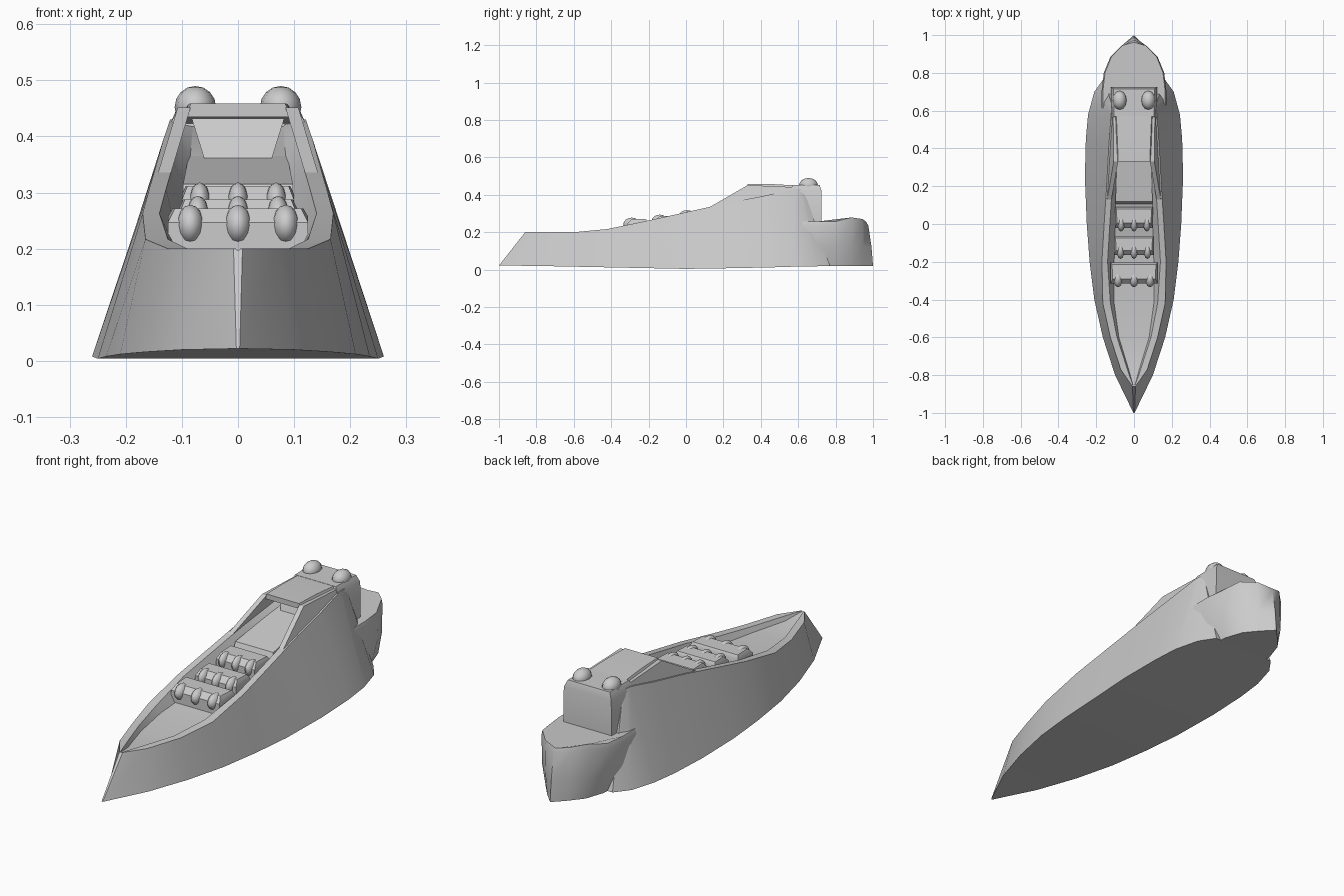
import bpy, bmesh, math

if "Cube" in bpy.data.objects:
    bpy.data.objects.remove(bpy.data.objects["Cube"])

def finish(name, bm, angle=30):
    bmesh.ops.remove_doubles(bm, verts=bm.verts, dist=0.0005)
    bmesh.ops.recalc_face_normals(bm, faces=bm.faces)
    me = bpy.data.meshes.new(name)
    bm.to_mesh(me)
    bm.free()
    ob = bpy.data.objects.new(name, me)
    bpy.context.collection.objects.link(ob)
    bpy.ops.object.select_all(action='DESELECT')
    ob.select_set(True)
    bpy.context.view_layer.objects.active = ob
    bpy.ops.object.shade_smooth_by_angle(angle=math.radians(angle))
    return ob

def loft(name, rings, angle=30):
    """Skin a list of equal-length closed rings and cap both ends."""
    bm = bmesh.new()
    vs = [[bm.verts.new(p) for p in r] for r in rings]
    n = len(rings[0])
    for a, b in zip(vs, vs[1:]):
        for k in range(n):
            bm.faces.new((a[k], a[(k + 1) % n], b[(k + 1) % n], b[k]))
    bm.faces.new(vs[0])
    bm.faces.new(vs[-1])
    return finish(name, bm, angle)

def dome(name, loc, size):
    bm = bmesh.new()
    bmesh.ops.create_uvsphere(bm, u_segments=12, v_segments=8, radius=1)
    for v in bm.verts:
        v.co = [v.co[k] * size[k] + loc[k] for k in range(3)]
    return finish(name, bm, 60)

# hull: base y, half width, z | wall top y, half width, z | inner top, floor half width, floor z
hull = [
    (-1.0, .003, .022, -.86, .008, .200, .004, .003, .198),
    (-.80, .100, .020, -.77, .070, .200, .035, .028, .180),
    (-.60, .165, .016, -.60, .125, .200, .090, .080, .176),
    (-.40, .210, .012, -.42, .165, .217, .125, .105, .185),
    (-.20, .235, .008, -.20, .170, .263, .140, .105, .200),
    (0.00, .250, .004, 0.00, .158, .307, .128, .100, .235),
    (0.25, .260, .008, 0.20, .145, .352, .115, .095, .320),
    (0.45, .255, .012, 0.42, .133, .395, .108, .085, .365),
    (0.58, .243, .016, 0.58, .121, .430, .105, .080, .425),
    (0.70, .210, .018, 0.61, .119, .430, .104, .080, .425),
    (0.77, .160, .020, 0.63, .117, .425, .102, .080, .420),
]
rings = []
for yb, b, zb, yt, t, zt, i, fw, zf in hull:
    half = [(b, yb, zb), (t, yt, zt), (i, yt, zt), (fw, yt, zf)]
    rings.append(half + [(-x, y, z) for x, y, z in reversed(half)])
loft("hull", rings)

# rounded stern, narrowing towards its base
def stern_ring(z, wide, tip, lift):
    side = [(.17, .55, 0), (.172, .70, 0), (.160, .80, 0), (.125, .885, 1), (.065, .945, .6)]
    right = [(x * wide, y, z + lift * l) for x, y, l in side]
    return right + [(0, tip, z)] + [(-x, y, zz) for x, y, zz in reversed(right)]
loft("stern", [stern_ring(.02, .82, 1.0, 0), stern_ring(.12, .97, .992, 0),
               stern_ring(.235, 1.0, .975, 0.02), stern_ring(.257, .96, .962, .022)], 40)

# tower rising from the stern deck
def box_ring(y0, y1, w0, w1, z0, z1):
    return [(-w0, y0, z0), (w0, y0, z0), (w1, y1, z1), (-w1, y1, z1)]
loft("tower", [box_ring(.56, .725, .125, .125, .24, .24),
               box_ring(.56, .725, .122, .122, .42, .42),
               box_ring(.57, .715, .105, .108, .452, .452)])

# overhanging roof and side cheeks in front of the tower
loft("roof", [[(-w, y, z0), (w, y, z0), (w * .88, y, z1), (-w * .88, y, z1)]
              for y, w, z0, z1 in ((.33, .095, .435, .459), (.45, .10, .43, .458), (.62, .108, .42, .448))])
for s, side in ((-1, "left"), (1, "right")):
    cheek = [(.11, .325), (.33, .452), (.60, .44), (.60, .40), (.30, .35)]
    loft(side + "_roof_cheek", [[(s * (a + (.46 - z) * .3), y, z) for y, z in cheek] for a in (.082, .105)])
    dome(side + "_roof_dome", (s * .076, .655, .452), (.037, .05, .038))

# sloping back wall under the roof
loft("recess_wall", [[(-.06, .40, .36), (.06, .40, .36), (.06, .55, .36), (-.06, .55, .36)],
                     [(-.085, .43, .44), (.085, .43, .44), (.085, .55, .44), (-.085, .55, .44)]])

# stepped deck blocks with three rounded gun housings each
blocks = [("front_turret", -.315, -.205, .125, .195, .272),
          ("middle_turret", -.165, -.065, .105, .20, .288),
          ("rear_turret", -.02, .09, .100, .22, .312)]
for name, y0, y1, w, z0, z1 in blocks:
    loft(name, [[(-w, y0, z0), (w, y0, z0), (w, y1, z0), (-w, y1, z0)],
                [(-w, y0, z1 - .025), (w, y0, z1 - .025), (w, y1, z1 - .015), (-w, y1, z1 - .015)],
                [(-w * .9, y0 + .025, z1), (w * .9, y0 + .025, z1), (w * .93, y1 - .01, z1), (-w * .93, y1 - .01, z1)]], 40)
    for k in (-1, 0, 1):
        dome(f"{name}_housing_{k + 2}", (k * w * .68, y0 + .025, z1 - .03), (w * .2, .045, .036))

# ramp behind the turrets
loft("rear_ramp", [box_ring(.08, .40, .095, .085, .22, .26),
                   box_ring(.12, .42, .098, .088, .315, .365)])
